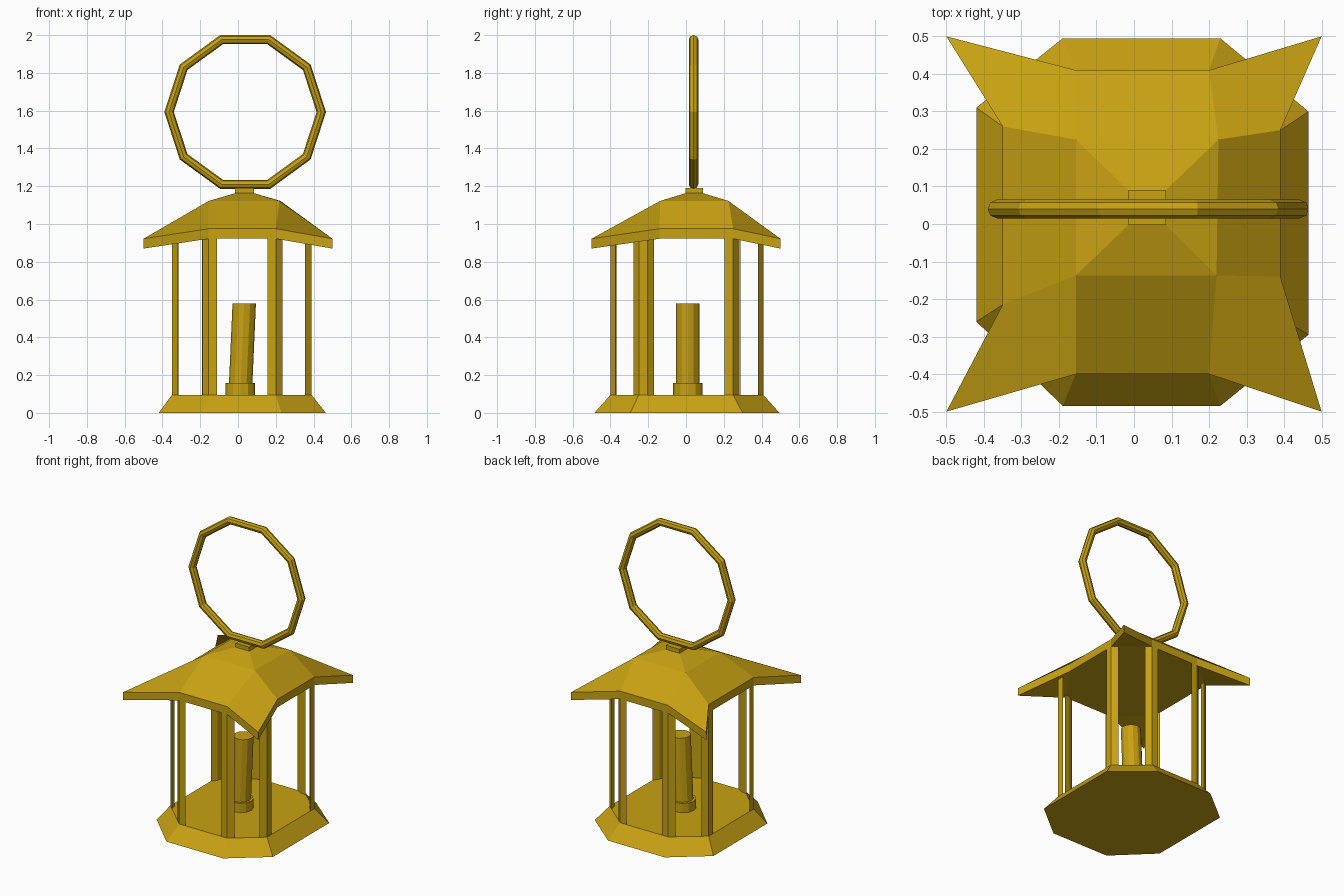
import bpy, bmesh, math
from mathutils import Vector

if "Cube" in bpy.data.objects:
    bpy.data.objects.remove(bpy.data.objects["Cube"])

gold = bpy.data.materials.new("gold")
gold.diffuse_color = (0.58, 0.36, 0.006, 1)
gold.use_nodes = True
gold.node_tree.nodes["Principled BSDF"].inputs["Base Color"].default_value = gold.diffuse_color


def finish(bm, name):
    bmesh.ops.recalc_face_normals(bm, faces=bm.faces)
    me = bpy.data.meshes.new(name)
    bm.to_mesh(me)
    bm.free()
    me.materials.append(gold)
    ob = bpy.data.objects.new(name, me)
    bpy.context.collection.objects.link(ob)
    return ob


def ring(bm, pts, z):
    return [bm.verts.new((x, y, z)) for x, y in pts]


def bridge(bm, a, b):
    for i in range(len(a)):
        j = (i + 1) % len(a)
        bm.faces.new((a[i], a[j], b[j], b[i]))


def loft(name, lower, z0, upper, z1):
    bm = bmesh.new()
    a, b = ring(bm, lower, z0), ring(bm, upper, z1)
    bridge(bm, a, b)
    bm.faces.new(a)
    bm.faces.new(b)
    return finish(bm, name)


def circle(cx, cy, r, n=12):
    return [(cx + r * math.cos(2 * math.pi * i / n),
             cy + r * math.sin(2 * math.pi * i / n)) for i in range(n)]


# Sloped eight-sided base
foot = [(-.19, -.485), (.23, -.485), (.465, -.295), (.465, .30),
        (.23, .495), (-.19, .495), (-.42, .31), (-.42, -.26)]
deck = [(-.155, -.40), (.20, -.40), (.39, -.25), (.39, .25),
        (.20, .41), (-.155, .41), (-.35, .26), (-.35, -.215)]
loft("base", foot, 0, deck, .095)

# Angled posts on the eight corners
for i in range(8):
    p = Vector(deck[i])
    d1 = (Vector(deck[i - 1]) - p).normalized() * .045
    d2 = (Vector(deck[(i + 1) % 8]) - p).normalized() * .045
    section = [p, p + d2, p + (d1 + d2) * .75, p + d1]
    loft(f"post_{i + 1}", section, .093, section, .922)

# Candle holder and leaning candle
loft("candle_holder", circle(.013, .01, .078), .093, circle(.013, .01, .078), .157)
loft("candle", circle(.014, .01, .062), .15, circle(.033, .01, .062), .58)

# Roof: eaves with drawn-out corners, hipped upper part
eave = list(deck)
eave[2] = (.39, -.14)
tips = [(-.5, -.5), (.5, -.5), (.5, .5), (-.5, .5)]
mid = [(-.155, -.137), (.22, -.137), (.225, .225), (-.155, .225)]
cap = [(-.015, -.003), (.085, -.003), (.085, .09), (-.015, .09)]
bm = bmesh.new()
lo, hi = ring(bm, eave, .922), ring(bm, eave, .975)
tlo, thi = ring(bm, tips, .87), ring(bm, tips, .922)
m, c = ring(bm, mid, 1.122), ring(bm, cap, 1.163)
bm.faces.new(lo)
bm.faces.new(c)
bridge(bm, m, c)
for k in range(4):
    a, b, prev = 2 * k, 2 * k + 1, 2 * k - 1
    bm.faces.new((lo[a], lo[b], hi[b], hi[a]))
    bm.faces.new((hi[a], hi[b], m[(k + 1) % 4], m[k]))
    # Corner wing
    bm.faces.new((m[k], hi[prev], thi[k], hi[a]))
    bm.faces.new((lo[prev], tlo[k], thi[k], hi[prev]))
    bm.faces.new((tlo[k], lo[a], hi[a], thi[k]))
    bm.faces.new((lo[prev], lo[a], tlo[k]))
finish(bm, "roof")

# Small block on top
loft("roof_cap", cap, 1.16, cap, 1.19)

# Ten-sided hanging ring
bm = bmesh.new()
loops = []
for i in range(10):
    t = 2 * math.pi * i / 10
    loops.append([bm.verts.new((.038 + (.403 + .025 * math.cos(s)) * math.cos(t),
                                .04 + .025 * math.sin(s),
                                1.593 + (.403 + .025 * math.cos(s)) * math.sin(t)))
                  for s in (2 * math.pi * k / 8 for k in range(8))])
for i in range(10):
    bridge(bm, loops[i], loops[(i + 1) % 10])
finish(bm, "hanging_ring")
